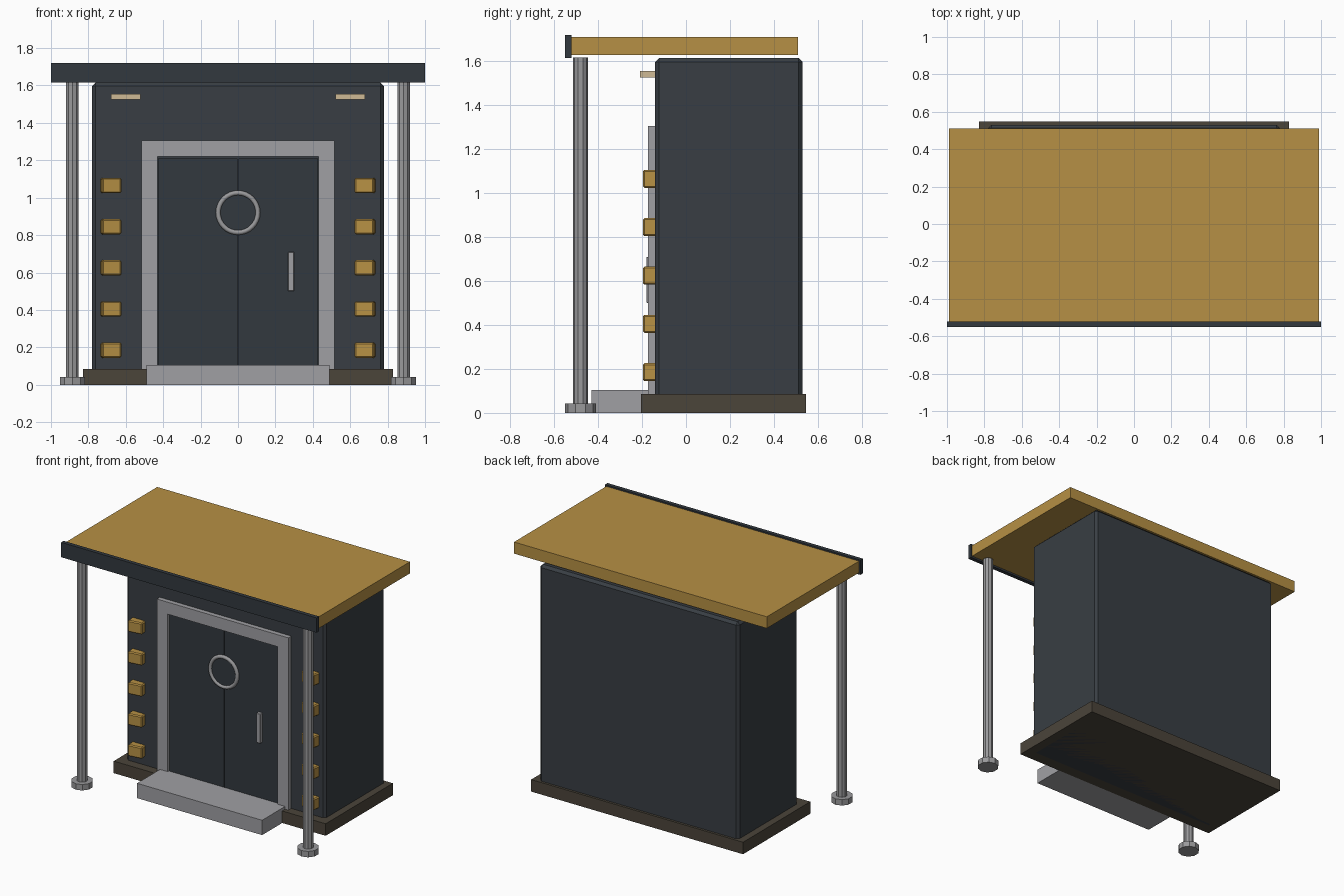
import bpy
from math import radians, pi

cube = bpy.data.objects.get("Cube")
if cube:
    bpy.data.objects.remove(cube, do_unlink=True)


def material(name, r, g, b):
    m = bpy.data.materials.new(name)
    m.use_nodes = True
    m.diffuse_color = (r, g, b, 1)
    m.node_tree.nodes["Principled BSDF"].inputs["Base Color"].default_value = (r, g, b, 1)
    return m


slate = material("slate", 0.04, 0.048, 0.057)
dark_slate = material("dark slate", 0.032, 0.04, 0.049)
ochre = material("ochre", 0.47, 0.28, 0.058)
grey = material("light grey", 0.35, 0.35, 0.37)
steel = material("steel", 0.32, 0.32, 0.33)
earth = material("dark earth", 0.07, 0.058, 0.042)
cream = material("cream", 0.62, 0.49, 0.3)


def finish(name, mat, bevel=0.0):
    ob = bpy.context.object
    ob.name = name
    ob.data.materials.append(mat)
    if bevel:
        mod = ob.modifiers.new("Bevel", "BEVEL")
        mod.width = bevel
        mod.segments = 1
    return ob


def box(name, mat, x, y, z, bevel=0.0, turn=0.0):
    """Box given by its (min, max) range on each axis."""
    ranges = (x, y, z)
    bpy.ops.mesh.primitive_cube_add(size=1, location=[(a + b) / 2 for a, b in ranges])
    ob = bpy.context.object
    ob.scale = [b - a for a, b in ranges]
    bpy.ops.object.transform_apply(location=False, rotation=False, scale=True)
    ob.rotation_euler.z = turn
    return finish(name, mat, bevel)


def rod(name, mat, x, y, z, radius, sides):
    bpy.ops.mesh.primitive_cylinder_add(vertices=sides, radius=radius, depth=z[1] - z[0],
                                        location=(x, y, (z[0] + z[1]) / 2))
    return finish(name, mat)


# Body, plinth and step
box("body", slate, (-0.78, 0.78), (-0.14, 0.53), (0, 1.615), 0.018)
box("plinth", earth, (-0.83, 0.83), (-0.205, 0.547), (0, 0.085))
box("front_step", grey, (-0.49, 0.49), (-0.43, -0.16), (0, 0.105))

# Roof slab and front fascia
box("roof", ochre, (-0.99, 0.99), (-0.525, 0.51), (1.628, 1.71))
box("roof_fascia", dark_slate, (-1, 1), (-0.55, -0.522), (1.615, 1.72))

# Door frame and double doors
box("frame_top", grey, (-0.515, 0.515), (-0.173, -0.13), (1.22, 1.305))
for side, s in (("left", 1), ("right", -1)):
    box("frame_" + side, grey, sorted((s * 0.43, s * 0.515)), (-0.173, -0.13), (0.05, 1.22))
    box("door_" + side, dark_slate, sorted((s * 0.002, s * 0.427)), (-0.155, -0.13), (0.09, 1.21))

# Round window and handle
bpy.ops.mesh.primitive_cylinder_add(vertices=32, radius=0.1, depth=0.008,
                                    location=(0, -0.156, 0.92), rotation=(pi / 2, 0, 0))
finish("window_pane", dark_slate)
bpy.ops.mesh.primitive_torus_add(major_segments=32, minor_segments=8, major_radius=0.106,
                                 minor_radius=0.013, location=(0, -0.158, 0.92),
                                 rotation=(pi / 2, 0, 0))
finish("window_ring", steel)
bpy.ops.object.shade_smooth_by_angle(angle=radians(50))
box("door_handle", grey, (0.268, 0.3), (-0.18, -0.15), (0.5, 0.71), 0.003)

# Posts, wall blocks and lamps on both sides
for side, s in (("left", 1), ("right", -1)):
    rod("post_" + side, steel, s * 0.885, -0.48, (0.03, 1.617), 0.035, 10)
    rod("post_foot_" + side, steel, s * 0.885, -0.48, (0, 0.042), 0.071, 10)
    box("lamp_" + side, cream, sorted((s * 0.52, s * 0.68)), (-0.21, -0.13), (1.525, 1.555))
    for i in range(5):
        z = 0.185 + i * 0.22
        box(f"wall_block_{side}_{i + 1}", ochre, sorted((s * 0.628, s * 0.732)),
            (-0.19, -0.11), (z - 0.041, z + 0.041), 0.007, -s * 0.14)
